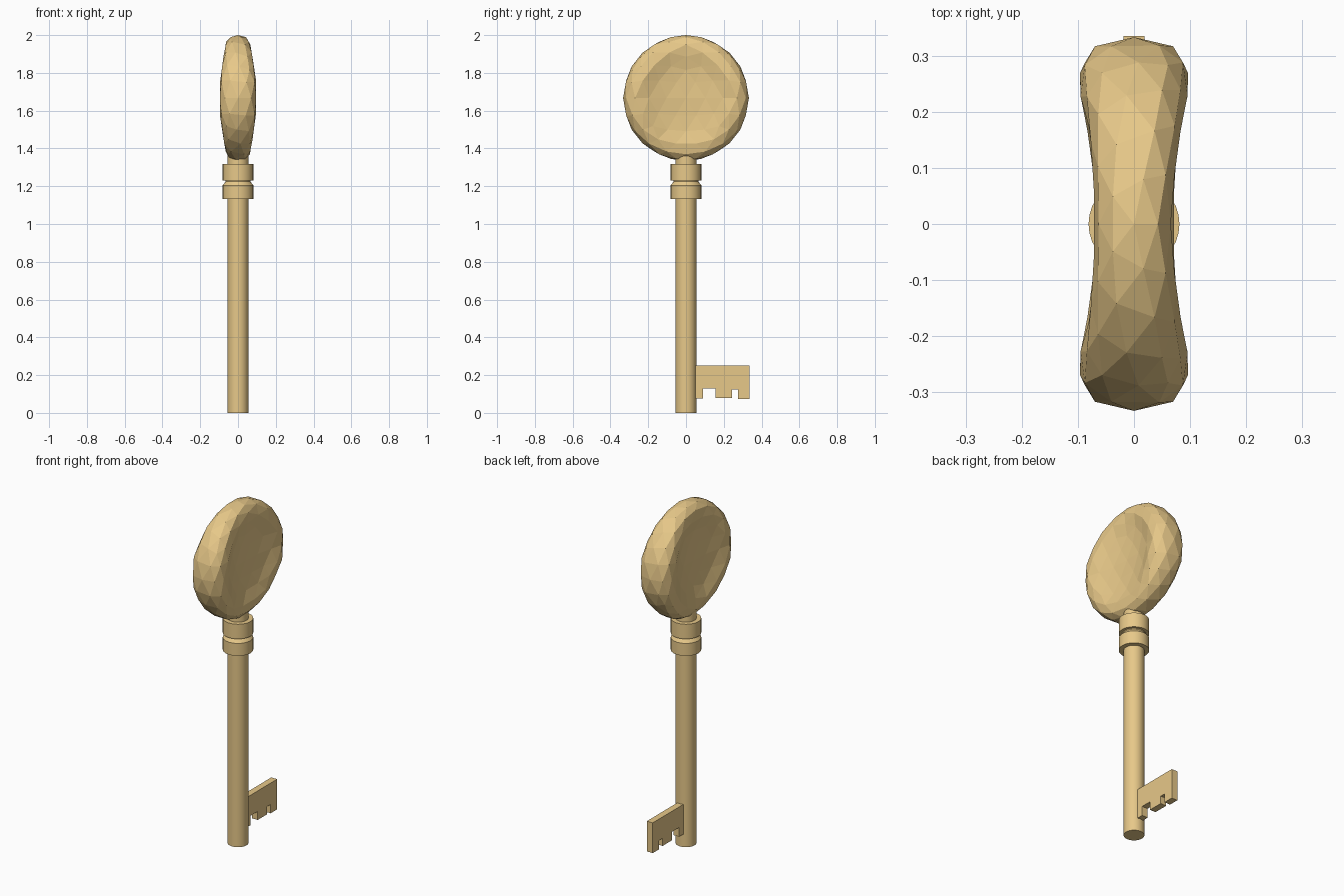
import bpy, bmesh
from math import sin, cos, pi, sqrt

if "Cube" in bpy.data.objects:
    bpy.data.objects.remove(bpy.data.objects["Cube"])

gold = bpy.data.materials.new("gold")
gold.diffuse_color = (0.80, 0.58, 0.25, 1)
gold.use_nodes = True
gold.node_tree.nodes["Principled BSDF"].inputs["Base Color"].default_value = gold.diffuse_color


def finish(name, bm, smooth=False):
    bmesh.ops.recalc_face_normals(bm, faces=bm.faces)
    mesh = bpy.data.meshes.new(name)
    bm.to_mesh(mesh)
    bm.free()
    mesh.materials.append(gold)
    ob = bpy.data.objects.new(name, mesh)
    bpy.context.collection.objects.link(ob)
    if smooth:
        bpy.ops.object.select_all(action='DESELECT')
        ob.select_set(True)
        bpy.context.view_layer.objects.active = ob
        bpy.ops.object.shade_smooth_by_angle(angle=pi / 6)
    return ob


def lathe(name, profile, n=32):
    """Turn (radius, z) points around z and cap both ends."""
    bm = bmesh.new()
    rings = [[bm.verts.new((r * cos(2 * pi * i / n), r * sin(2 * pi * i / n), z))
              for i in range(n)] for r, z in profile]
    for a, b in zip(rings, rings[1:]):
        for i in range(n):
            j = (i + 1) % n
            bm.faces.new((a[i], a[j], b[j], b[i]))
    bm.faces.new(rings[0])
    bm.faces.new(rings[-1])
    return finish(name, bm, smooth=True)


def interp(s, pts):
    for (a, fa), (b, fb) in zip(pts, pts[1:]):
        if s <= b:
            return fa + (fb - fa) * (s - a) / (b - a)
    return pts[-1][1]


# Round shaft and the double collar with its groove
lathe("shaft", [(0.055, 0), (0.055, 1.15)])
lathe("collar", [(0.054, 1.132), (0.081, 1.132), (0.081, 1.205), (0.065, 1.225),
                 (0.065, 1.231), (0.081, 1.231), (0.081, 1.317), (0.055, 1.317),
                 (0.055, 1.37)])

# Faceted bow: an icosphere flattened into a disc dished on both faces
bm = bmesh.new()
bmesh.ops.create_icosphere(bm, subdivisions=3, radius=1)
dish = [(0, 0), (0.15, 0.045), (0.44, 0.09), (0.68, 0.10), (0.9, 0.062), (1.01, 0.048)]
for v in bm.verts:
    x, y, z = v.co
    rim = sqrt(y * y + z * z)
    narrow = 1 - 0.3 * (z / rim) ** 2 * min(1, rim / 0.6) if rim > 1e-4 else 1
    t = interp(abs(x), dish) * narrow
    v.co = (t if x > 0 else -t, y * 0.333, 1.667 + z * 0.333)
finish("bow", bm)

# Notched bit
outline = [(0.04, 0.25), (0.335, 0.25), (0.335, 0.073), (0.275, 0.073), (0.275, 0.125),
           (0.243, 0.125), (0.243, 0.08), (0.155, 0.08), (0.155, 0.13), (0.09, 0.13),
           (0.09, 0.075), (0.04, 0.075)]
bm = bmesh.new()
face = bm.faces.new([bm.verts.new((-0.019, y, z)) for y, z in outline])
ext = bmesh.ops.extrude_face_region(bm, geom=[face], use_keep_orig=True)
bmesh.ops.translate(bm, vec=(0.038, 0, 0),
                    verts=[g for g in ext["geom"] if isinstance(g, bmesh.types.BMVert)])
finish("bit", bm)
